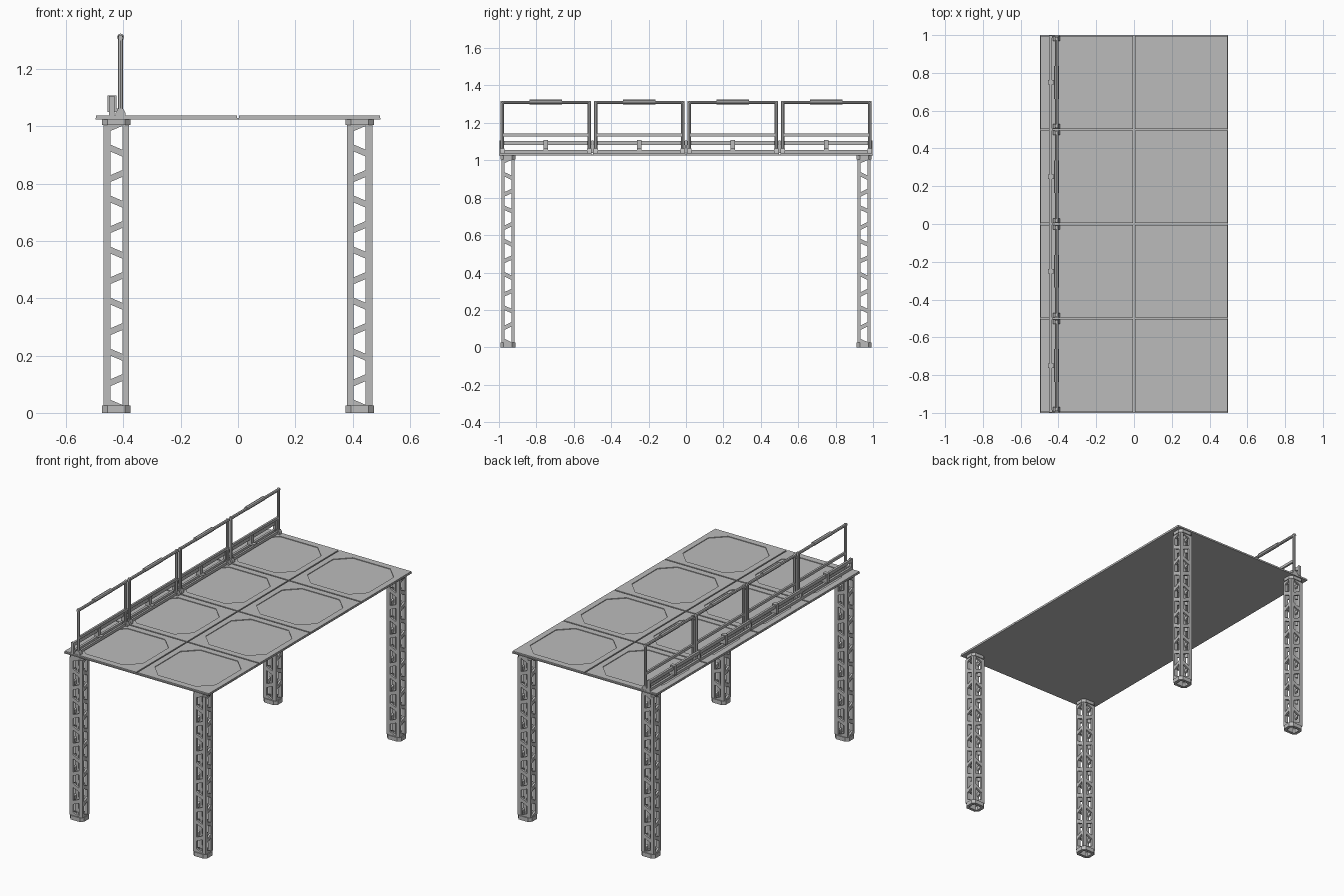
import bpy
import bmesh
from mathutils import Vector

old = bpy.data.objects.get("Cube")
if old:
    bpy.data.objects.remove(old, do_unlink=True)

steel = bpy.data.materials.new("grey steel")
steel.use_nodes = True
GREY = (0.5, 0.5, 0.5, 1)
steel.diffuse_color = GREY
steel.node_tree.nodes["Principled BSDF"].inputs["Base Color"].default_value = GREY


def prism(bm, pts, axis, lo, hi):
    """Extrude a 2D outline along an axis: outline is (x,z) for y, (y,z) for x, (x,y) for z."""
    def place(p, d):
        return {"x": (d, *p), "y": (p[0], d, p[1]), "z": (*p, d)}[axis]
    a = [bm.verts.new(place(p, lo)) for p in pts]
    b = [bm.verts.new(place(p, hi)) for p in pts]
    n = len(pts)
    faces = [bm.faces.new(a), bm.faces.new(b)]
    faces += [bm.faces.new((a[i], a[(i + 1) % n], b[(i + 1) % n], b[i])) for i in range(n)]
    bmesh.ops.recalc_face_normals(bm, faces=faces)
    return faces


def box(bm, x0, x1, y0, y1, z0, z1):
    return prism(bm, [(x0, y0), (x1, y0), (x1, y1), (x0, y1)], "z", z0, z1)


def octagon(hx, hy, c):
    return [(-hx + c, -hy), (hx - c, -hy), (hx, -hy + c), (hx, hy - c),
            (hx - c, hy), (-hx + c, hy), (-hx, hy - c), (-hx, -hy + c)]


def finish(name, bm):
    me = bpy.data.meshes.new(name)
    bm.to_mesh(me)
    bm.free()
    me.materials.append(steel)
    return me


def add(name, me, loc=(0, 0, 0)):
    ob = bpy.data.objects.new(name, me)
    ob.location = loc
    bpy.context.collection.objects.link(ob)
    return ob


# Lattice leg: corner posts, zigzag struts on four sides, chamfered hollow collars
HX, HY, POST_X, POST_Y, WALL = 0.044, 0.035, 0.023, 0.016, 0.012
Z0, Z1, HOLES = 0.025, 1.005, 11
bm = bmesh.new()
for sx in (-1, 1):
    for sy in (-1, 1):
        xs = sorted((sx * HX, sx * (HX - POST_X)))
        ys = sorted((sy * HY, sy * (HY - POST_Y)))
        box(bm, *xs, *ys, Z0, Z1)
pitch = (Z1 - Z0) / HOLES
for i in range(HOLES + 1):
    z = Z0 + i * pitch
    tilt = 0.009 * (1 if i % 2 else -1)
    t = 0.012
    for axis, inner, outer in (("y", HX - POST_X, HY), ("x", HY - POST_Y, HX)):
        ends = [(-inner, z - t - tilt), (inner, z - t + tilt), (inner, z + t + tilt), (-inner, z + t - tilt)]
        ends = [(u, min(max(v, Z0 - 0.01), Z1 + 0.01)) for u, v in ends]
        prism(bm, ends, axis, -outer, -outer + WALL)
        prism(bm, ends, axis, outer - WALL, outer)
leg_mesh = finish("leg_lattice", bm)


def collar(name, z0, z1):
    bm = bmesh.new()
    out, inn = octagon(0.049, 0.041, 0.018), octagon(0.03, 0.023, 0.008)
    rings = [[bm.verts.new((*p, z)) for p in ring] for ring, z in ((out, z0), (out, z1), (inn, z1), (inn, z0))]
    for r in range(4):
        a, b = rings[r], rings[(r + 1) % 4]
        for i in range(8):
            j = (i + 1) % 8
            bm.faces.new((a[i], a[j], b[j], b[i]))
    bmesh.ops.recalc_face_normals(bm, faces=bm.faces)
    return finish(name, bm)


foot_mesh = collar("leg_foot", 0, 0.025)
cap_mesh = collar("leg_cap", 1.005, 1.025)
for fy, front in ((-1, "front"), (1, "back")):
    for fx, side in ((-1, "right"), (1, "left")):
        for part, me in (("leg", leg_mesh), ("leg_foot", foot_mesh), ("leg_cap", cap_mesh)):
            add(f"{front}_{side}_{part}", me, (fx * 0.425, fy * 0.952, 0))

# Deck: thin slab carrying eight panels with sunken octagons
bm = bmesh.new()
box(bm, -0.497, 0.497, -1, 1, 1.025, 1.03)
add("deck_slab", finish("deck_slab", bm))

bm = bmesh.new()
h = 0.246
corners = [(-h, -h), (h, -h), (h, h), (-h, h)]
low = [bm.verts.new((*p, 1.03)) for p in corners]
top = [bm.verts.new((*p, 1.038)) for p in corners]
rim = [bm.verts.new((*p, 1.038)) for p in octagon(0.209, 0.206, 0.08)]
floor = [bm.verts.new((v.co.x, v.co.y, 1.034)) for v in rim]
bm.faces.new(low)
bm.faces.new(floor)
for i in range(4):
    j = (i + 1) % 4
    bm.faces.new((low[i], low[j], top[j], top[i]))
    bm.faces.new((top[i], top[j], rim[2 * i + 1], rim[2 * i]))
    bm.faces.new((top[j], rim[(2 * i + 2) % 8], rim[2 * i + 1]))
for i in range(8):
    j = (i + 1) % 8
    bm.faces.new((rim[i], rim[j], floor[j], floor[i]))
bmesh.ops.recalc_face_normals(bm, faces=bm.faces)
panel_mesh = finish("deck_panel", bm)
for col in (-1, 1):
    for row in range(4):
        add(f"deck_panel_{row + 1}_{'left' if col > 0 else 'right'}", panel_mesh,
            (col * 0.25, -0.75 + row * 0.5, 0))


# Guard rail frame, one per panel on the right side
RAIL_X, END, R = -0.41, 0.232, 0.009


def tube(bm, a, b, r, sides=8):
    a, b = Vector(a), Vector(b)
    rot = (b - a).to_track_quat("Z", "Y").to_matrix().to_4x4()
    rot.translation = (a + b) / 2
    bmesh.ops.create_cone(bm, cap_ends=True, segments=sides, radius1=r, radius2=r,
                          depth=(b - a).length, matrix=rot)


bm = bmesh.new()
for s in (-1, 1):
    y = s * END
    tube(bm, (0, y, 1.038), (0, y, 1.318), R)
    # flared foot under each post
    prism(bm, [(-0.018, 1.038), (0.018, 1.038), (0.018, 1.046), (0.009, 1.062), (-0.009, 1.062), (-0.018, 1.046)],
          "y", y - 0.012, y + 0.012)
tube(bm, (0, -END - R, 1.309), (0, END + R, 1.309), R)
box(bm, -0.006, 0.006, -END, END, 1.128, 1.144)
box(bm, -0.006, 0.006, -END, END, 1.04, 1.056)
rail_mesh = finish("guard_rail", bm)

bm = bmesh.new()
tube(bm, (0, -0.087, 1.312), (0, 0.087, 1.312), 0.0125)
grip_mesh = finish("rail_grip", bm)

# Bracket holding the kick rails
bm = bmesh.new()
box(bm, -0.455, -0.425, -0.012, 0.012, 1.05, 1.108)
box(bm, -0.455, -0.404, -0.012, 0.012, 1.05, 1.062)
bracket_mesh = finish("kick_bracket", bm)
for row in range(4):
    y = -0.75 + row * 0.5
    for name, me, x in (("guard_rail", rail_mesh, RAIL_X), ("rail_grip", grip_mesh, RAIL_X),
                        ("kick_bracket", bracket_mesh, 0)):
        ob = add(f"{name}_{row + 1}", me, (x, y, 0))
        if name != "kick_bracket":
            bpy.context.view_layer.objects.active = ob
            bpy.ops.object.select_all(action="DESELECT")
            ob.select_set(True)
            bpy.ops.object.shade_smooth_by_angle()

# Kick rails running the full length, with short posts at the panel joints
for name, z0, z1 in (("upper_kick_rail", 1.083, 1.103), ("lower_kick_rail", 1.038, 1.054)):
    bm = bmesh.new()
    box(bm, -0.448, -0.434, -0.998, 0.998, z0, z1)
    add(name, finish(name, bm))
bm = bmesh.new()
for y in (-0.992, -0.5, 0, 0.5, 0.992):
    box(bm, -0.45, -0.432, y - 0.006, y + 0.006, 1.038, 1.106)
add("kick_posts", finish("kick_posts", bm))
